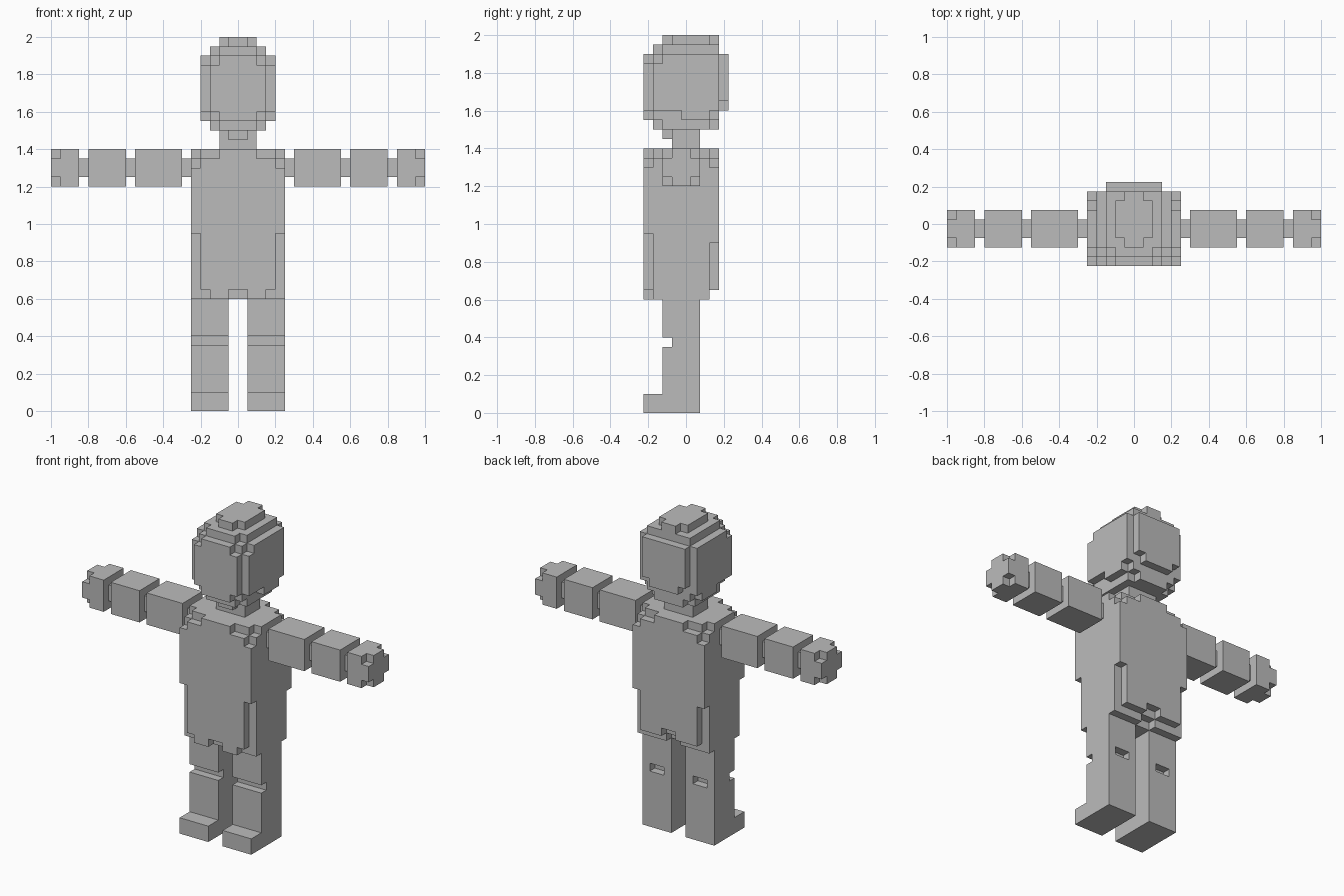
import bpy, bmesh
from mathutils import Vector

if "Cube" in bpy.data.objects:
    bpy.data.objects.remove(bpy.data.objects["Cube"])

U = 0.05          # block size
Y0 = -0.225       # front plane

grey = bpy.data.materials.new("plain_grey")
grey.diffuse_color = (0.5, 0.5, 0.5, 1)
grey.use_nodes = True
grey.node_tree.nodes["Principled BSDF"].inputs["Base Color"].default_value = grey.diffuse_color


def box(x0, x1, y0, y1, z0, z1):
    """Cells of a block, in whole grid steps."""
    return {(x, y, z) for x in range(x0, x1) for y in range(y0, y1) for z in range(z0, z1)}


def mirrored(cells):
    return {(-1 - x, y, z) for x, y, z in cells}


def build(name, cells):
    """Skin the outer faces of a set of cells and merge the flat areas."""
    bm = bmesh.new()
    verts = {}

    def vert(p):
        if p not in verts:
            verts[p] = bm.verts.new((p[0] * U, Y0 + p[1] * U, p[2] * U))
        return verts[p]

    for c in sorted(cells):
        for axis in range(3):
            for side in (0, 1):
                n = list(c)
                n[axis] += 2 * side - 1
                if tuple(n) in cells:
                    continue
                a, b = (axis + 1) % 3, (axis + 2) % 3
                loop = []
                for da, db in ((0, 0), (1, 0), (1, 1), (0, 1)):
                    p = list(c)
                    p[axis] += side
                    p[a] += da
                    p[b] += db
                    loop.append(vert(tuple(p)))
                bm.faces.new(loop if side else loop[::-1])
    bmesh.ops.dissolve_limit(bm, angle_limit=0.01, verts=bm.verts[:], edges=bm.edges[:])
    me = bpy.data.meshes.new(name)
    bm.to_mesh(me)
    bm.free()
    me.materials.append(grey)
    bpy.context.collection.objects.link(bpy.data.objects.new(name, me))


def centre_part(name, half):
    build(name, half | mirrored(half))


def side_parts(name, cells):
    build(name + "_right", cells)
    build(name + "_left", mirrored(cells))


# Head: core with face and back plates, then stepped crown and jaw
head = box(0, 4, 1, 8, 31, 38)
head -= box(3, 4, 1, 2, 37, 38) | box(3, 4, 1, 4, 31, 32) | box(3, 4, 7, 8, 31, 32)
head |= box(0, 3, 0, 1, 32, 37) | box(0, 2, 0, 1, 31, 38)      # face plate
head |= box(0, 3, 8, 9, 33, 38) | box(0, 2, 8, 9, 32, 33)      # back plate
head |= box(0, 3, 2, 8, 38, 39) | box(0, 2, 1, 2, 38, 39)      # crown
head |= box(0, 2, 3, 7, 39, 40) | box(0, 1, 2, 8, 39, 40)
head |= box(0, 3, 2, 7, 30, 31) | box(0, 2, 1, 8, 30, 31)      # jaw
head |= box(0, 1, 2, 3, 29, 30)                                # chin
centre_part("head", head)

# Neck
centre_part("neck", box(0, 2, 3, 6, 28, 30))

# Torso with stepped shoulders, waist corners and hem
torso = box(0, 5, 0, 8, 12, 28)
for y in (0, 7):
    torso -= box(2, 5, y, y + 1, 27, 28) | box(4, 5, y, y + 1, 26, 27)
for y in (1, 6):
    torso -= box(4, 5, y, y + 1, 27, 28)
torso -= box(4, 5, 0, 1, 12, 19) | box(3, 5, 0, 1, 12, 13) | box(0, 1, 0, 1, 12, 13)
torso -= box(0, 5, 7, 8, 12, 13) | box(4, 5, 7, 8, 13, 18) | box(0, 1, 7, 8, 13, 14)
torso -= box(0, 1, 6, 7, 12, 13)
centre_part("torso", torso)

# Arms: two blocks and a hand, linked by thin joints
side_parts("upper_arm", box(6, 11, 2, 6, 24, 28))
side_parts("forearm", box(12, 16, 2, 6, 24, 28))
hand = box(17, 20, 2, 6, 24, 28)
hand -= {(19, y, z) for y in (2, 5) for z in (24, 27)}
side_parts("hand", hand)
for joint, x in (("shoulder", 5), ("elbow", 11), ("wrist", 16)):
    side_parts(joint + "_joint", box(x, x + 1, 3, 5, 25, 27))

# Legs with feet and knee notches
leg = box(1, 5, 2, 6, 0, 12) | box(1, 5, 0, 2, 0, 2)
leg -= box(1, 5, 2, 3, 7, 8) | box(2, 4, 5, 6, 7, 8)
side_parts("leg", leg)
